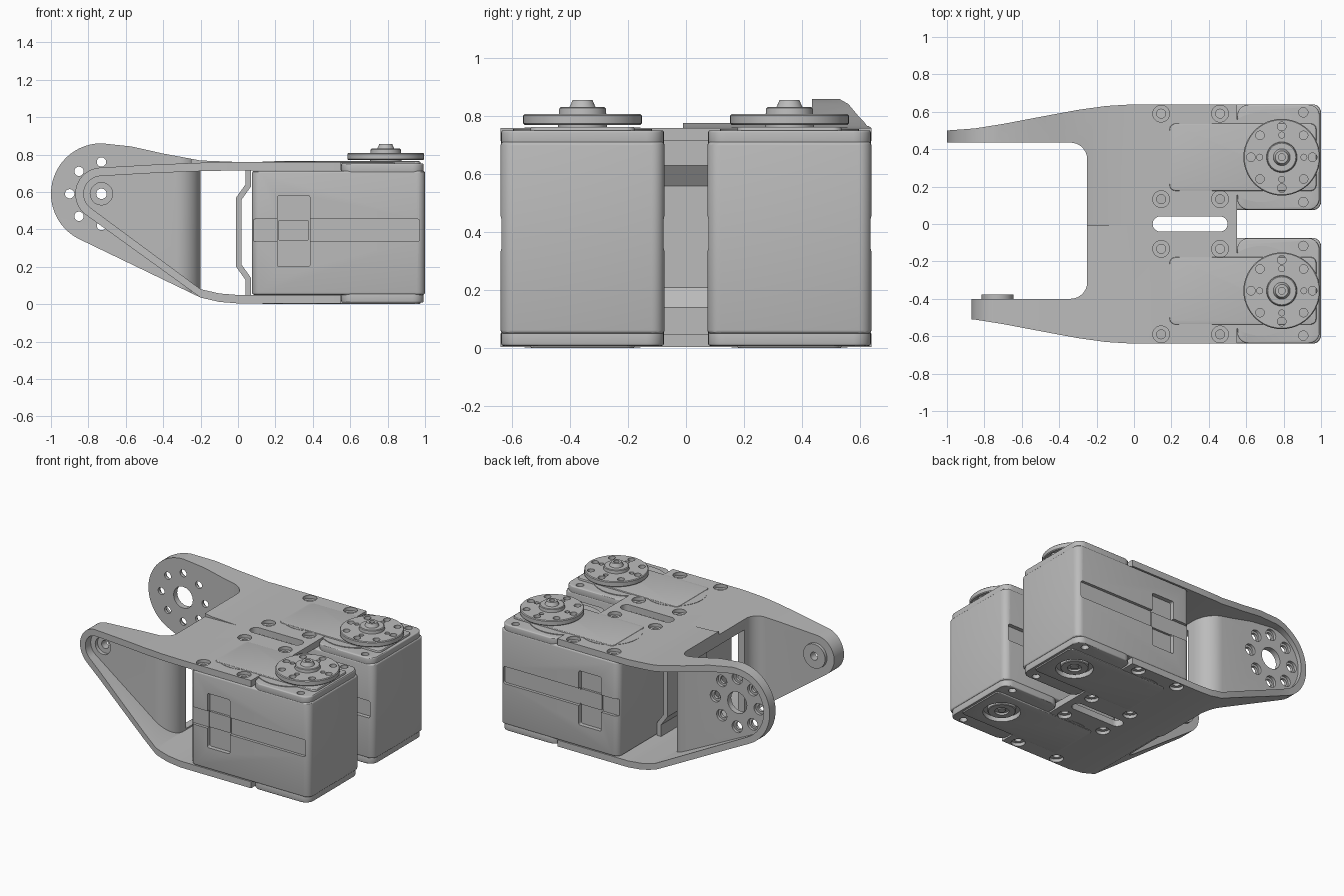
import bpy, bmesh
from math import sin, cos, pi, radians

cube = bpy.data.objects.get("Cube")
if cube:
    bpy.data.objects.remove(cube, do_unlink=True)

GREY = (0.5, 0.5, 0.5, 1)
mat = bpy.data.materials.new("plain grey")
mat.use_nodes = True
mat.diffuse_color = GREY
mat.node_tree.nodes["Principled BSDF"].inputs["Base Color"].default_value = GREY


def make(name, bm):
    bmesh.ops.recalc_face_normals(bm, faces=bm.faces)
    mesh = bpy.data.meshes.new(name)
    bm.to_mesh(mesh)
    bm.free()
    mesh.materials.append(mat)
    ob = bpy.data.objects.new(name, mesh)
    bpy.context.collection.objects.link(ob)
    return ob


def add_prism(bm, pts, axis, lo, hi):
    place = (lambda p, h: (p[0], h, p[1])) if axis == "y" else (lambda p, h: (p[0], p[1], h))
    rings = [[bm.verts.new(place(p, h)) for p in pts] for h in (lo, hi)]
    for ring in rings:
        bm.faces.new(ring)
    n = len(pts)
    for i in range(n):
        j = (i + 1) % n
        bm.faces.new((rings[0][i], rings[0][j], rings[1][j], rings[1][i]))


def prism(name, pts, axis, lo, hi):
    bm = bmesh.new()
    add_prism(bm, pts, axis, lo, hi)
    return make(name, bm)


def arc(cx, cy, r, a0, a1, n=10):
    steps = [radians(a0 + (a1 - a0) * i / n) for i in range(n + 1)]
    return [(cx + r * cos(a), cy + r * sin(a)) for a in steps]


def circle(cx, cy, r, n=32):
    return arc(cx, cy, r, 0, 360, n)[:-1]


def rounded(x0, x1, y0, y1, r):
    return (arc(x1 - r, y1 - r, r, 0, 90, 6) + arc(x0 + r, y1 - r, r, 90, 180, 6)
            + arc(x0 + r, y0 + r, r, 180, 270, 6) + arc(x1 - r, y0 + r, r, 270, 360, 6))


def holes(spots, r, axis, lo, hi):
    bm = bmesh.new()
    for x, y in spots:
        add_prism(bm, circle(x, y, r, 20), axis, lo, hi)
    return make("cutter", bm)


def apply_mods(ob):
    bpy.context.view_layer.objects.active = ob
    for m in list(ob.modifiers):
        bpy.ops.object.modifier_apply(modifier=m.name)


def combine(ob, other, op="DIFFERENCE"):
    m = ob.modifiers.new("cut", "BOOLEAN")
    m.operation, m.solver, m.object = op, "EXACT", other
    apply_mods(ob)
    bpy.data.objects.remove(other, do_unlink=True)
    return ob


def soften(ob, width):
    m = ob.modifiers.new("edge", "BEVEL")
    m.width, m.segments, m.limit_method, m.angle_limit = width, 3, "ANGLE", radians(40)
    apply_mods(ob)
    return ob


def lathe(name, cx, cy, profile, steps=48):
    bm = bmesh.new()
    vs = [bm.verts.new((cx + r, cy, z)) for r, z in profile]
    es = [bm.edges.new(pair) for pair in zip(vs, vs[1:])]
    bmesh.ops.spin(bm, geom=vs + es, cent=(cx, cy, 0), axis=(0, 0, 1), angle=2 * pi, steps=steps)
    bmesh.ops.remove_doubles(bm, verts=bm.verts, dist=1e-4)
    return make(name, bm)


# Bracket: side outline crossed with plan outline, then hollowed into a channel
PX, PZ = -0.73, 0.59
ARMS = {1: (0.27, 90, 243, [(-0.2, 0.768), (-0.4, 0.805), (-0.57, 0.843)], 0.475),
        -1: (0.14, 95, 235, [(-0.2, 0.756), (-0.45, 0.746)], 0.455)}


def side_outline(s, t, end):
    r, a0, a1, top, _ = ARMS[s]
    low = [(-0.2, 0.035 + t), (-0.1, 0.012 + t), (0, 0.004 + t), (end, 0.004 + t)]
    high = [(end, 0.76 - t), (0, 0.76 - t)] + [(x, z - t) for x, z in top]
    return arc(PX, PZ, r - t, a0, a1, 24) + low + high


def span(s, lo, hi):
    return sorted((s * lo, s * hi))


bracket = prism("bracket", side_outline(1, 0, 0.55), "y", *span(1, -0.01, 0.7))
combine(bracket, prism("half", side_outline(-1, 0, 0.55), "y", *span(-1, -0.01, 0.7)), "UNION")
edge = [(-1.05, 0.495), (-1, 0.5), (-0.85, 0.511), (-0.7, 0.535), (-0.5, 0.573), (-0.3, 0.61),
        (-0.15, 0.631), (0, 0.64), (0.6, 0.64)]
plan = (edge + [(x, -y) for x, y in reversed(edge)] + [(-1.05, -0.4)]
        + arc(-0.34, -0.31, 0.09, -90, 0) + arc(-0.34, 0.345, 0.09, 0, 90) + [(-1.05, 0.435)])
combine(bracket, prism("plan", plan, "z", -0.1, 1), "INTERSECT")
for s in (1, -1):
    w = ARMS[s][4]
    shape = ([(-1.2, 0.8), (-1.2, w)] + arc(-0.33, w - 0.13, 0.13, 90, 0)
             + [(-0.2, -0.02), (0.8, -0.02), (0.8, 0.8)])
    cavity = prism("cavity", side_outline(s, 0.045, 0.7), "y", *span(s, -0.03, 0.75))
    combine(cavity, prism("shape", [(x, s * y) for x, y in shape], "z", -0.2, 1.1), "INTERSECT")
    combine(bracket, cavity)

# Window in the web, cable slot and screw holes
window = prism("window", [(-0.3, -0.29), (-0.1, -0.29), (-0.1, 0.29), (-0.3, 0.29)], "z", 0.09, 0.68)
combine(bracket, window)
combine(bracket, prism("slot", rounded(0.1, 0.5, -0.04, 0.04, 0.039), "z", -0.1, 1))
screws = [(x, y) for x in (0.145, 0.46) for y in (-0.59, -0.133, 0.133, 0.59)]
combine(bracket, holes(screws, 0.024, "z", -0.1, 1))
for lo, hi in ((0.737, 0.85), (-0.1, 0.026)):
    combine(bracket, holes(screws, 0.045, "z", lo, hi))

# Pivot holes in the two arms
ring = [(PX + 0.17 * cos(k * pi / 4), PZ + 0.17 * sin(k * pi / 4)) for k in range(8)]
combine(bracket, holes(ring, 0.025, "y", 0.4, 0.7))
combine(bracket, holes(ring, 0.04, "y", 0.455, 0.7))
combine(bracket, holes([(PX, PZ)], 0.075, "y", 0.4, 0.7))
boss = prism("pivot_boss", circle(PX, PZ, 0.085), "y", -0.43, -0.378)
combine(bracket, boss, "UNION")
combine(bracket, holes([(PX, PZ)], 0.028, "y", -0.7, -0.3))
combine(bracket, holes([(PX, PZ)], 0.06, "y", -0.7, -0.43))

# Folded panel behind the motors
panel = [(0.04, 0.72), (0.04, 0.64), (-0.01, 0.57), (-0.01, 0.2), (0.04, 0.13), (0.04, 0.04),
         (0.07, 0.04), (0.07, 0.14), (0.02, 0.21), (0.02, 0.56), (0.07, 0.63), (0.07, 0.72)]
prism("rear_panel", panel, "y", -0.22, 0.22)


def motor(s, tag):
    yc, hx = s * 0.357, 0.79
    y0, y1 = yc - 0.283, yc + 0.283
    # Case with side grooves and clip recesses
    case = soften(prism(tag + "_motor_case", rounded(0.075, 1, y0, y1, 0.045), "z", 0.05, 0.712), 0.012)
    for inner, sign in ((False, s), (True, -s)):
        face = yc + sign * 0.283
        depth = 0.028 if inner else 0.02
        for x0, x1, z0, z1, d in ((0.08, 0.97, 0.335, 0.455, depth), (0.21, 0.385, 0.2, 0.58, depth + 0.01)):
            combine(case, prism("groove", rounded(x0, x1, z0, z1, 0.012), "y",
                                *sorted((face - sign * d, face + sign * 0.1))))
    clip = sorted((yc + s * 0.2, yc + s * 0.268))
    prism(tag + "_motor_clip", rounded(0.215, 0.38, 0.34, 0.45, 0.01), "y", *clip)

    # End caps with screw holes, raised gear cover and round housing
    tabs = [(0.905, yc - 0.24), (0.905, yc + 0.24)]
    for end, z0, z1, r0, r1 in (("upper", 0.7, 0.752, 0.72, 0.764), ("lower", 0.008, 0.06, 0, 0.04)):
        cap = prism(f"{tag}_{end}_cap", rounded(0.552, 0.993, y0 + 0.002, y1 - 0.002, 0.06), "z", z0, z1)
        soften(cap, 0.008)
        cut = (0.725, 0.9) if end == "upper" else (-0.1, 0.035)
        combine(cap, holes(tabs, 0.025, "z", *cut))
        cover = soften(prism(f"{tag}_{end}_cover", rounded(0.19, 0.975, yc - 0.18, yc + 0.18, 0.03),
                             "z", r0, r1), 0.006)
        if end == "lower":
            combine(cap, holes([(hx, yc)], 0.12, "z", -0.1, 0.032))
            combine(cover, holes([(hx, yc)], 0.12, "z", -0.1, 0.032))
        step = (0.72, 0.762) if end == "upper" else (0.002, 0.04)
        prism(f"{tag}_{end}_cover_end", circle(0.33, yc, 0.2, 48), "z", *step)
    prism(tag + "_housing_ring", circle(0.68, yc, 0.24, 48), "z", 0.72, 0.757)

    # Output horn with two rings of holes
    horn = lathe(tag + "_horn", hx, yc, [
        (0, 0.75), (0.085, 0.75), (0.085, 0.771), (0.2, 0.771), (0.205, 0.776), (0.205, 0.803),
        (0.2, 0.808), (0.082, 0.808), (0.08, 0.828), (0.075, 0.832), (0.045, 0.832), (0.042, 0.838),
        (0.034, 0.857), (0.018, 0.857), (0.018, 0.84), (0, 0.84)])
    spots = [(hx + 0.165 * cos(k * pi / 4), yc + 0.165 * sin(k * pi / 4)) for k in range(8)]
    combine(horn, holes(spots, 0.023, "z", 0.76, 0.9))
    spots = [(hx + 0.118 * cos(k * pi / 2), yc + 0.118 * sin(k * pi / 2)) for k in range(4)]
    combine(horn, holes(spots, 0.016, "z", 0.76, 0.9))

    # Idler hub on the underside
    lathe(tag + "_idler_hub", hx, yc, [(0, 0.04), (0.09, 0.04), (0.09, 0.01), (0.085, 0.006),
                                       (0.045, 0.006), (0.045, 0.02), (0.025, 0.02),
                                       (0.025, 0.012), (0, 0.012)])


motor(1, "back")
motor(-1, "front")

# Smooth the curved surfaces, keep the edges sharp
bpy.ops.object.select_all(action="DESELECT")
for ob in bpy.context.collection.objects:
    if ob.type == "MESH" and mat.name in ob.data.materials:
        ob.select_set(True)
        bpy.context.view_layer.objects.active = ob
bpy.ops.object.shade_smooth_by_angle(angle=radians(30))
